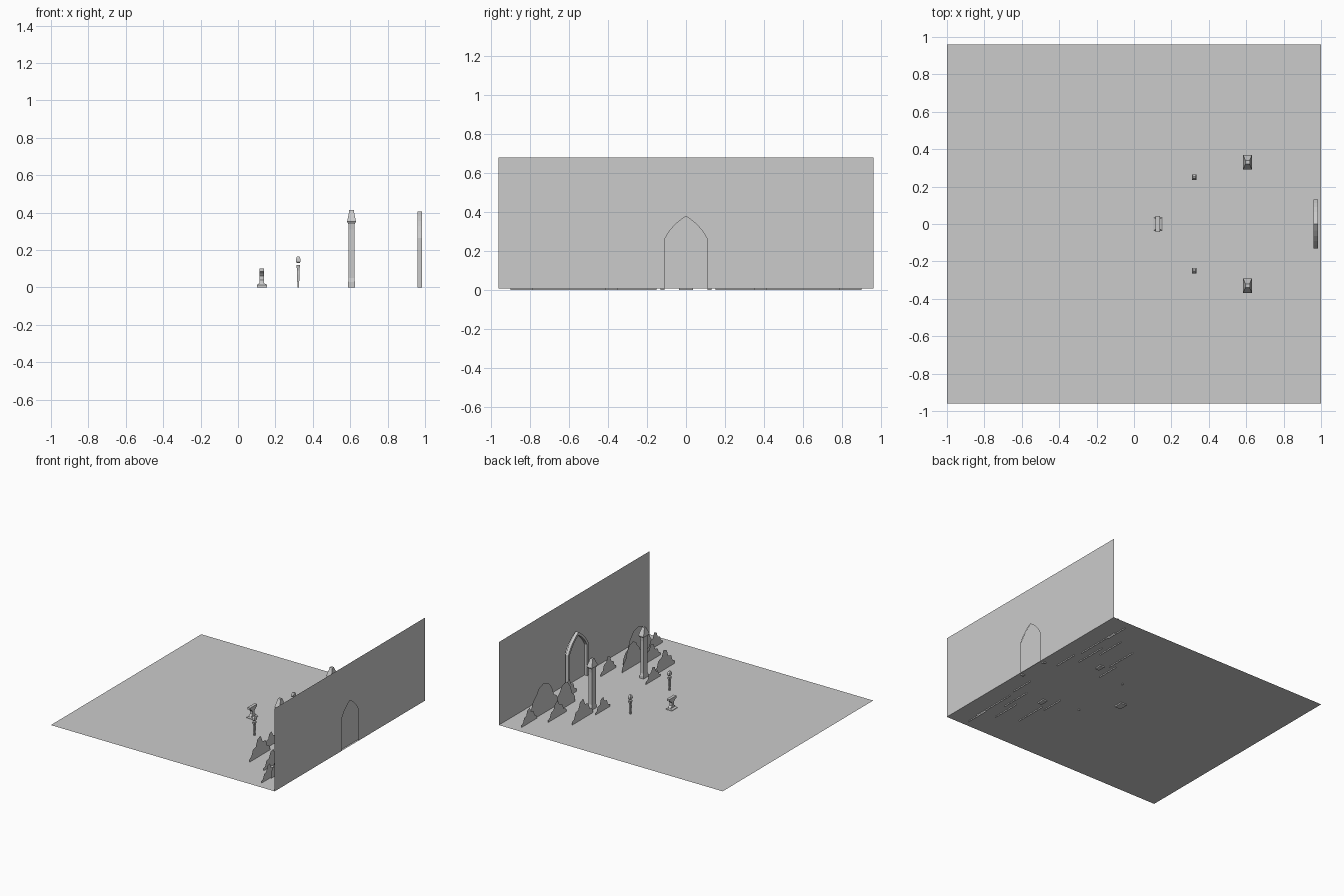
import bpy, bmesh, math
from mathutils import Vector

if "Cube" in bpy.data.objects:
    bpy.data.objects.remove(bpy.data.objects["Cube"])

GROUND = 0.01


def add_object(name, bm):
    bmesh.ops.recalc_face_normals(bm, faces=bm.faces)
    me = bpy.data.meshes.new(name)
    bm.to_mesh(me)
    bm.free()
    ob = bpy.data.objects.new(name, me)
    bpy.context.collection.objects.link(ob)
    return ob


def card(name, x, yz, depth=0.0):
    """Flat outline in the y-z plane, optionally extruded along +x."""
    bm = bmesh.new()
    f = bm.faces.new([bm.verts.new((x, y, z)) for y, z in yz])
    if depth:
        ext = bmesh.ops.extrude_face_region(bm, geom=[f], use_keep_orig=True)
        vs = [g for g in ext["geom"] if isinstance(g, bmesh.types.BMVert)]
        bmesh.ops.translate(bm, verts=vs, vec=(depth, 0, 0))
    return add_object(name, bm)


def loft(name, cx, cy, rings):
    """Four-sided stack of rings: (z, half x, half y)."""
    bm = bmesh.new()
    prev = None
    for z, a, b in rings:
        ring = [bm.verts.new((cx + sx * a, cy + sy * b, z))
                for sx, sy in ((-1, -1), (1, -1), (1, 1), (-1, 1))]
        if prev:
            for i in range(4):
                j = (i + 1) % 4
                bm.faces.new((prev[i], prev[j], ring[j], ring[i]))
        else:
            bm.faces.new(ring[::-1])
        prev = ring
    bm.faces.new(prev)
    return add_object(name, bm)


def arch(half, spring, peak, base, steps=5):
    """Pointed arch path from the right foot to the left foot."""
    side = [(half, base)]
    for i in range(steps):
        t = i / steps
        side.append((half * (1 - t) + 0.10 * half * math.sin(math.pi * t),
                     spring + (peak - spring) * t
                     + 0.05 * (peak - spring) * math.sin(math.pi * t)))
    return side + [(0, peak)] + [(-y, z) for y, z in reversed(side)]


# ground sheet
bm = bmesh.new()
bm.faces.new([bm.verts.new((x, y, GROUND)) for x, y in
              ((-1, -.96), (1, -.96), (1, .96), (-1, .96))])
add_object("ground", bm)

# back wall with a pointed doorway, and the recessed door
opening = arch(0.11, 0.26, 0.38, GROUND)
card("back_wall", 1.0, [(-.96, GROUND), (-.96, .68), (.96, .68), (.96, GROUND)] + opening)
card("door_panel", 0.985, opening)

# door surround
inner = arch(0.11, 0.26, 0.38, 0.0)
outer = arch(0.13, 0.265, 0.405, 0.0)
card("door_surround", 0.96, outer + inner[::-1], 0.025)

# flat shrub silhouettes, mirrored left and right: x, y, width, height, shape
SHAPES = {
    "dome": [(-.5, 0), (-.5, .2), (-.42, .38), (-.34, .45), (-.27, .72), (-.15, .93),
             (.02, 1), (.17, .92), (.25, .75), (.36, .62), (.42, .4), (.5, .25), (.5, 0)],
    "low": [(-.5, 0), (-.47, .25), (-.34, .35), (-.28, .62), (-.12, .7), (-.03, 1),
            (.12, .92), (.2, .6), (.33, .55), (.4, .28), (.5, .2), (.5, 0)],
}
shrubs = [
    (0.84, 0.80, 0.20, 0.13, "low"), (0.85, 0.60, 0.38, 0.25, "dome"),
    (0.78, 0.43, 0.26, 0.21, "dome"), (0.73, 0.60, 0.24, 0.14, "low"),
    (0.87, 0.25, 0.20, 0.14, "low"), (0.56, 0.52, 0.27, 0.17, "low"),
    (0.52, 0.32, 0.19, 0.12, "low"),
]
for s, side in ((1, "left"), (-1, "right")):
    for i, (x, y, w, h, shape) in enumerate(shrubs):
        card(f"shrub_{side}_{i + 1}", x, [(s * (y + u * w), v * h) for u, v in SHAPES[shape]])

    # tall gate pillar and its tapered cap
    loft(f"pillar_{side}", 0.607, s * 0.33,
         [(0, .018, .030), (.03, .018, .030), (.05, .015, .024),
          (.31, .015, .024), (.345, .016, .027)])
    loft(f"pillar_cap_{side}", 0.607, s * 0.33,
         [(.34, .018, .030), (.352, .024, .038), (.36, .022, .036),
          (.40, .014, .016), (.415, .012, .010)])

    # torch with a floating flame
    loft(f"torch_{side}", 0.322, s * 0.25,
         [(0, .004, .006), (.07, .007, .009), (.09, .006, .008), (.12, .010, .015)])
    loft(f"flame_{side}", 0.322, s * 0.25,
         [(.13, .008, .010), (.137, .011, .015), (.155, .011, .014), (.167, .006, .005)])

# small pedestal: footing and waisted body
loft("pedestal_foot", 0.128, 0, [(0, .027, .036), (.014, .027, .036), (.022, .014, .030)])
half = [(.030, .015), (.026, .028), (.013, .040), (.012, .062), (.022, .074), (.044, .086), (.044, .102)]
card("pedestal_body", 0.116, half + [(-y, z) for y, z in reversed(half)], 0.024)
